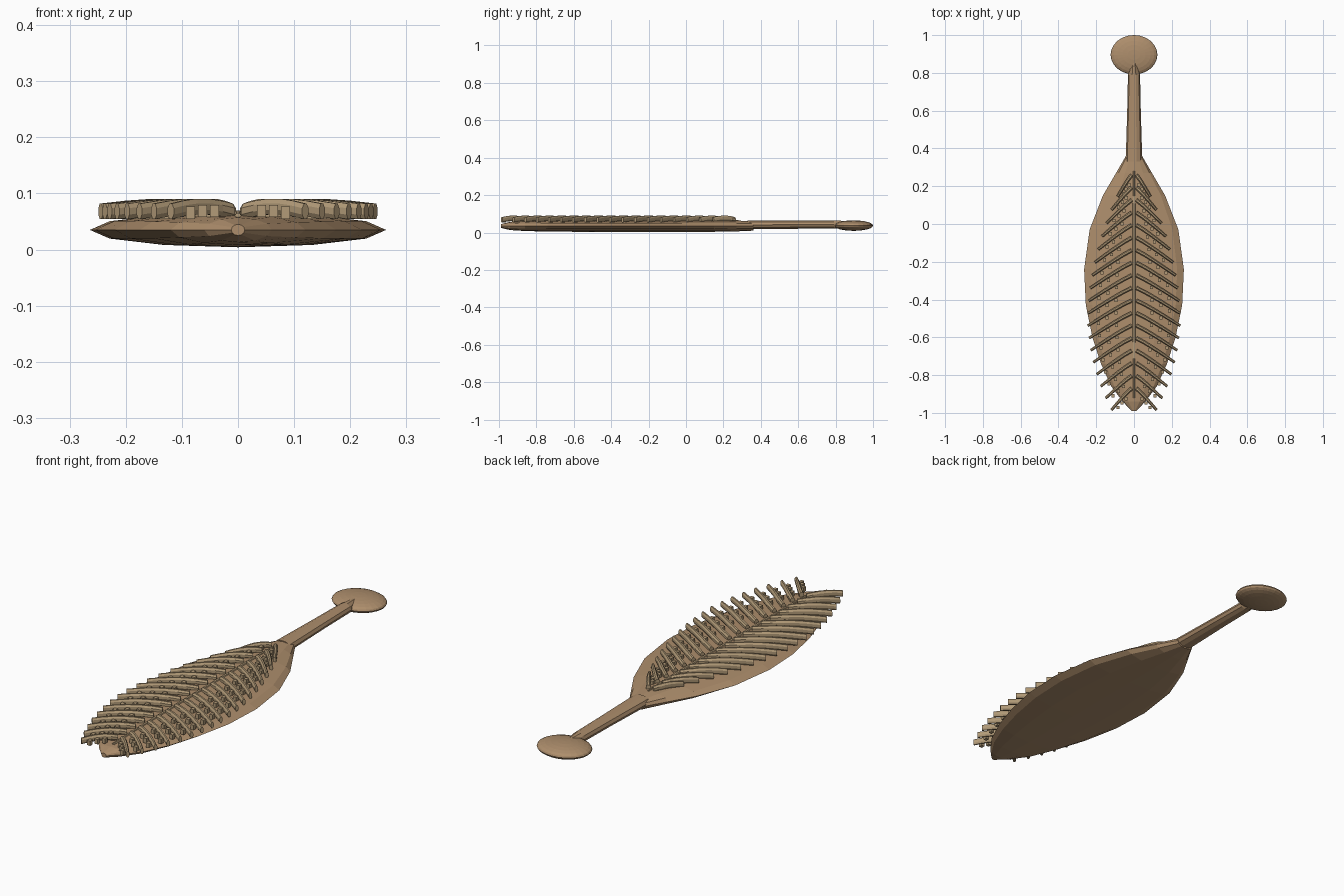
import bpy, bmesh, math
from mathutils import Vector

if "Cube" in bpy.data.objects:
    bpy.data.objects.remove(bpy.data.objects["Cube"])

wood = bpy.data.materials.new("wood")
wood.diffuse_color = (0.42, 0.27, 0.15, 1)
wood.use_nodes = True
wood.node_tree.nodes["Principled BSDF"].inputs["Base Color"].default_value = wood.diffuse_color
pale = bpy.data.materials.new("pale_wood")
pale.diffuse_color = (0.45, 0.33, 0.19, 1)
pale.use_nodes = True
pale.node_tree.nodes["Principled BSDF"].inputs["Base Color"].default_value = pale.diffuse_color


def finish(bm, name, mat):
    bmesh.ops.recalc_face_normals(bm, faces=bm.faces)
    me = bpy.data.meshes.new(name)
    bm.to_mesh(me)
    bm.free()
    ob = bpy.data.objects.new(name, me)
    bpy.context.collection.objects.link(ob)
    me.materials.append(mat)
    return ob


def loft(bm, rings):
    loops = [[bm.verts.new(p) for p in r] for r in rings]
    for a, b in zip(loops, loops[1:]):
        n = len(a)
        for i in range(n):
            bm.faces.new((a[i], a[(i + 1) % n], b[(i + 1) % n], b[i]))
    bm.faces.new(loops[0])
    bm.faces.new(loops[-1])


def lathe_y(name, stations, sides, mat):
    # stations: y, half width, half height, centre z
    bm = bmesh.new()
    loft(bm, [[(w * math.cos(k * math.tau / sides), y, z + h * math.sin(k * math.tau / sides))
               for k in range(sides)] for y, w, h, z in stations])
    return finish(bm, name, mat)


# Blade: flattened leaf shape
OUTLINE = [(-0.99, 0.012, 0.01), (-0.94, 0.06, 0.022), (-0.86, 0.12, 0.027), (-0.74, 0.175, 0.03),
           (-0.6, 0.22, 0.031), (-0.43, 0.255, 0.031), (-0.24, 0.264, 0.031), (-0.03, 0.235, 0.031),
           (0.15, 0.165, 0.031), (0.27, 0.095, 0.029), (0.36, 0.043, 0.025)]
lathe_y("blade", [(y, w, h, 0.035) for y, w, h in OUTLINE], 12, wood)

# Handle, ending in a wedge over the pommel
lathe_y("handle", [(0.33, 0.044, 0.025, 0.041), (0.6, 0.036, 0.023, 0.042),
                   (0.79, 0.032, 0.023, 0.042), (0.9, 0.004, 0.02, 0.042)], 10, wood)

# Pommel: flattened ball
bpy.ops.mesh.primitive_uv_sphere_add(segments=24, ring_count=12, location=(0, 0.896, 0.037))
pommel = bpy.context.object
pommel.name = "pommel"
pommel.scale = (0.124, 0.104, 0.028)
pommel.data.materials.append(wood)

# Midrib along the blade
lathe_y("midrib", [(-0.92, 0.006, 0.006, 0.06), (-0.6, 0.009, 0.009, 0.062),
                   (0.1, 0.009, 0.009, 0.062), (0.28, 0.005, 0.005, 0.062)], 6, pale)

# Curved ribs and the small barbs between them, mirrored across the blade
ribs, barbs = bmesh.new(), bmesh.new()
COUNT, SIDES = 18, 8
for i in range(COUNT):
    t = i / (COUNT - 1)
    y0 = 0.26 - 1.13 * t
    span = 0.05 + 0.195 * min(1, math.sin(math.pi * min(1, 0.04 + t * 0.8)) ** 0.8)
    if t > 0.6:
        span = 0.24 - 0.12 * ((t - 0.6) / 0.4) ** 1.8
    drop = 0.115 + 0.02 * math.sin(math.pi * t)
    path = []
    for k in range(6):
        s = k / 5
        path.append(Vector((0.012 + (span - 0.012) * s, y0 - drop * s ** 1.1,
                            0.068 + 0.009 * math.sin(math.pi * s))))
    rings = []
    for k, p in enumerate(path):
        d = (path[min(k + 1, 5)] - path[max(k - 1, 0)]).normalized()
        side = Vector((-d.y, d.x, 0)).normalized()
        r = 0.011 - 0.003 * k / 5
        rings.append([p + side * r * math.cos((j + 0.5) * math.tau / SIDES)
                      + Vector((0, 0, 0.015 * math.sin((j + 0.5) * math.tau / SIDES)))
                      for j in range(SIDES)])
    loft(ribs, rings)
    for k in (2, 3, 4):
        d = (path[k + 1] - path[k]).normalized()
        n = Vector((d.y, -d.x, 0)).normalized()
        c = path[k] + n * 0.018 - Vector((0, 0, 0.008))
        res = bmesh.ops.create_cube(barbs, size=1)
        bmesh.ops.scale(barbs, vec=(0.016, 0.018, 0.022), verts=res["verts"])
        bmesh.ops.translate(barbs, vec=c, verts=res["verts"])

for bm, name in ((ribs, "ribs"), (barbs, "barbs")):
    ob = finish(bm, name, pale)
    ob.modifiers.new("mirror", "MIRROR")
